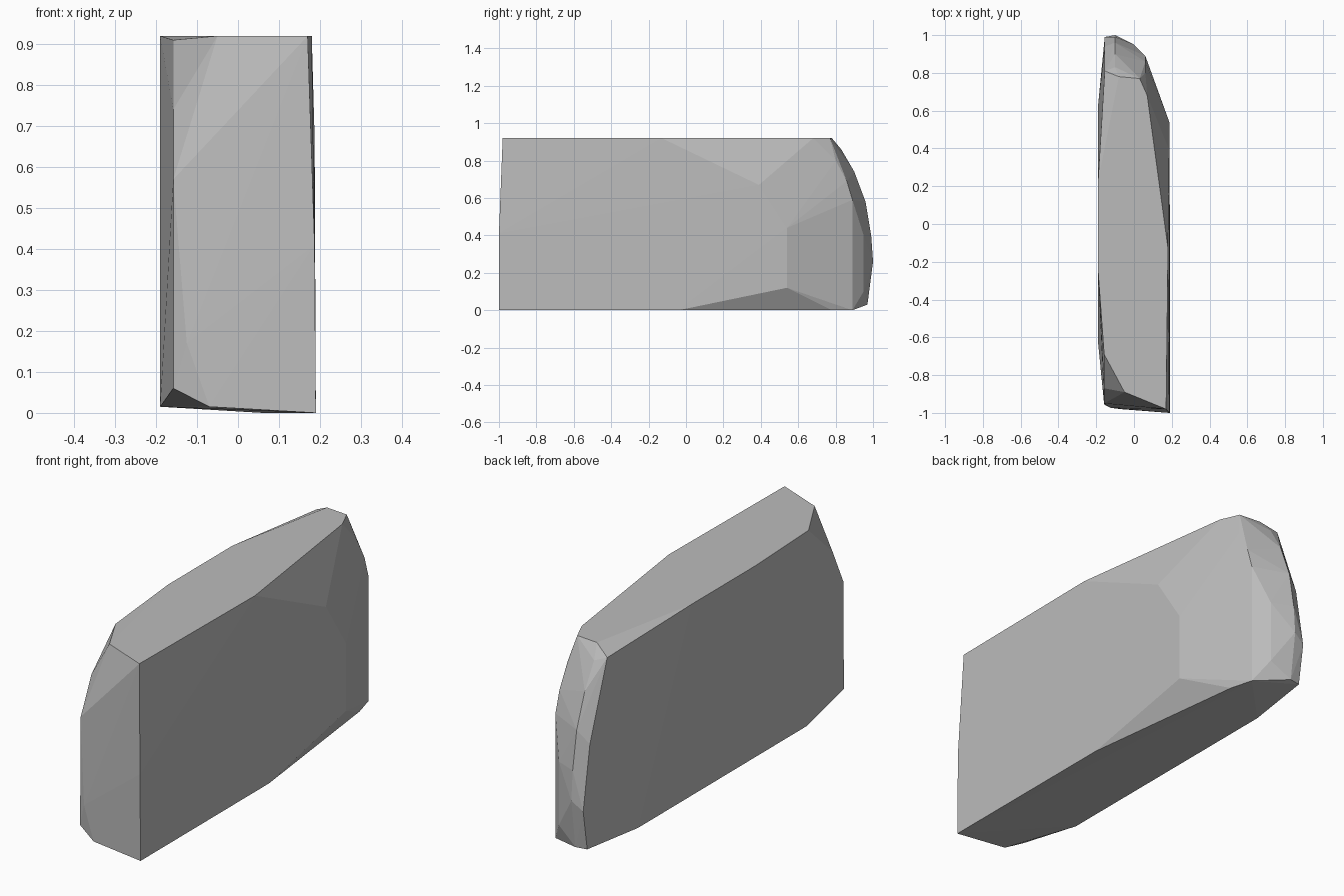
import bpy
import bmesh

# Remove the default object
default_object = bpy.data.objects.get("Cube")
if default_object:
    bpy.data.objects.remove(default_object, do_unlink=True)


def plain_material(name, colour):
    material = bpy.data.materials.new(name)
    material.use_nodes = True
    material.diffuse_color = colour
    shader = material.node_tree.nodes["Principled BSDF"]
    shader.inputs["Base Color"].default_value = colour
    return material


def across_x(x, outline):
    """Place a (y, z) outline on a plane of constant x."""
    return [(x, y, z) for y, z in outline]


def across_z(z, outline):
    """Place an (x, y) outline on a plane of constant z."""
    return [(x, y, z) for x, y in outline]


def hull_object(name, corners, material):
    """Wrap the corners in one faceted convex shell."""
    bm = bmesh.new()
    for corner in corners:
        bm.verts.new(corner)
    result = bmesh.ops.convex_hull(bm, input=bm.verts[:])
    inside = set(result["geom_interior"] + result["geom_unused"])
    loose = [item for item in inside
             if isinstance(item, bmesh.types.BMVert) and not item.link_faces]
    bmesh.ops.delete(bm, geom=loose, context="VERTS")
    bmesh.ops.recalc_face_normals(bm, faces=bm.faces[:])
    mesh = bpy.data.meshes.new(name)
    bm.to_mesh(mesh)
    bm.free()
    mesh.materials.append(material)
    shell = bpy.data.objects.new(name, mesh)
    bpy.context.collection.objects.link(shell)
    return shell


# Flat top, tapering toward both ends
top = across_z(.92, [(.17, -.98), (-.05, -.89), (-.19, -.25), (-.19, .23),
                     (-.08, .78), (.03, .77), (.07, .68), (.18, -.13)])

# Flat underside, with a slightly raised far edge
underside = across_z(0, [(.19, -1), (.19, -.04), (.09, .78), (.06, .89)])
underside += across_z(.015, [(-.19, -.63), (-.19, .63), (-.05, .92), (-.07, -.98)])

# Broad left wall
left_wall = across_x(.187, [(-1, .41), (.39, .67), (.54, .44), (.54, .12)])

# Bevelled front corner on the right
front_corner = across_x(-.158, [(-.69, .91), (-.87, .74), (-.95, .57), (-.955, .06)])
front_corner.append((-.125, -.973, .17))

# Rounded back: inner rim, crown, and outer rim
back_inner = across_x(.06, [(.8, .8), (.86, .69), (.89, .59)])
back_crown = across_x(-.1, [(.83, .86), (.9, .74), (.96, .58),
                            (.99, .4), (1, .26), (.97, .03)])
back_middle = across_x(0, [(.95, .4), (.95, .1)])
back_outer = across_x(-.155, [(.81, .88), (.94, .52), (.99, .22), (.96, .03)])

grey = plain_material("plain grey", (.5, .5, .5, 1))
corners = (top + underside + left_wall + front_corner
           + back_inner + back_crown + back_middle + back_outer)
hull_object("faceted_block", corners, grey)
